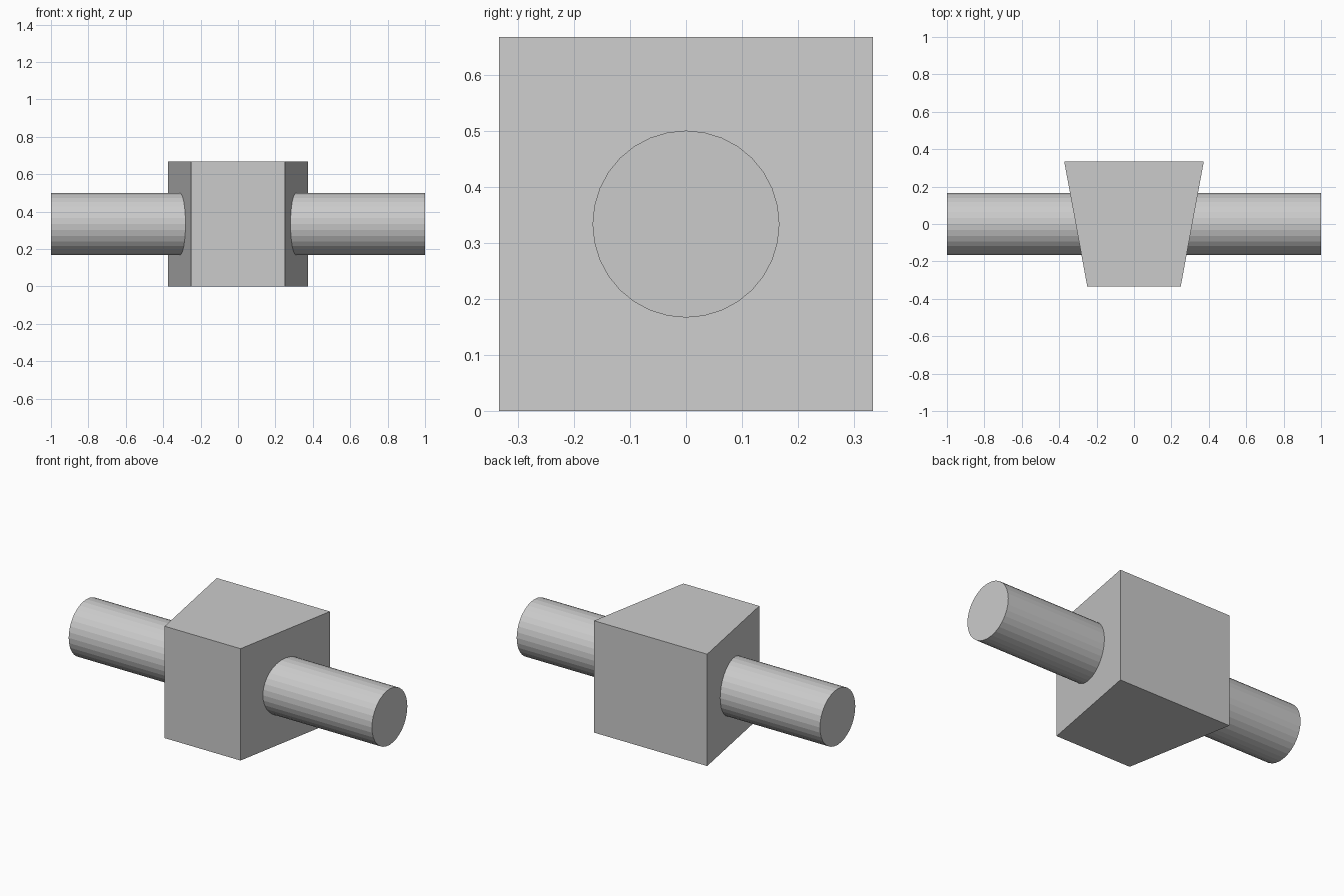
import bpy, bmesh
from math import pi
from mathutils import Matrix

if "Cube" in bpy.data.objects:
    bpy.data.objects.remove(bpy.data.objects["Cube"])

SIZE = 2 / 3          # block depth and height
FRONT, BACK = 0.25, 0.373   # block half widths at front and back
RADIUS = SIZE / 4


def make_object(name, bm):
    bmesh.ops.recalc_face_normals(bm, faces=bm.faces)
    mesh = bpy.data.meshes.new(name)
    bm.to_mesh(mesh)
    bm.free()
    obj = bpy.data.objects.new(name, mesh)
    bpy.context.collection.objects.link(obj)
    return obj


# Wedge block: trapezoid plan extruded upward
bm = bmesh.new()
h = SIZE / 2
plan = [(-FRONT, -h), (FRONT, -h), (BACK, h), (-BACK, h)]
base = bm.faces.new([bm.verts.new((x, y, 0)) for x, y in plan])
top = bmesh.ops.extrude_face_region(bm, geom=[base], use_keep_orig=True)
bmesh.ops.translate(bm, vec=(0, 0, SIZE),
                    verts=[v for v in top["geom"] if isinstance(v, bmesh.types.BMVert)])
block = make_object("wedge_block", bm)

# Round shaft passing through the block along x
bm = bmesh.new()
bmesh.ops.create_cone(bm, cap_ends=True, segments=32, radius1=RADIUS, radius2=RADIUS, depth=2,
                      matrix=Matrix.Translation((0, 0, h)) @ Matrix.Rotation(pi / 2, 4, "Y"))
shaft = make_object("shaft", bm)

# Join both into one clean solid
union = block.modifiers.new("join_shaft", "BOOLEAN")
union.operation = "UNION"
union.solver = "EXACT"
union.object = shaft
shaft.hide_render = True
shaft.hide_set(True)
